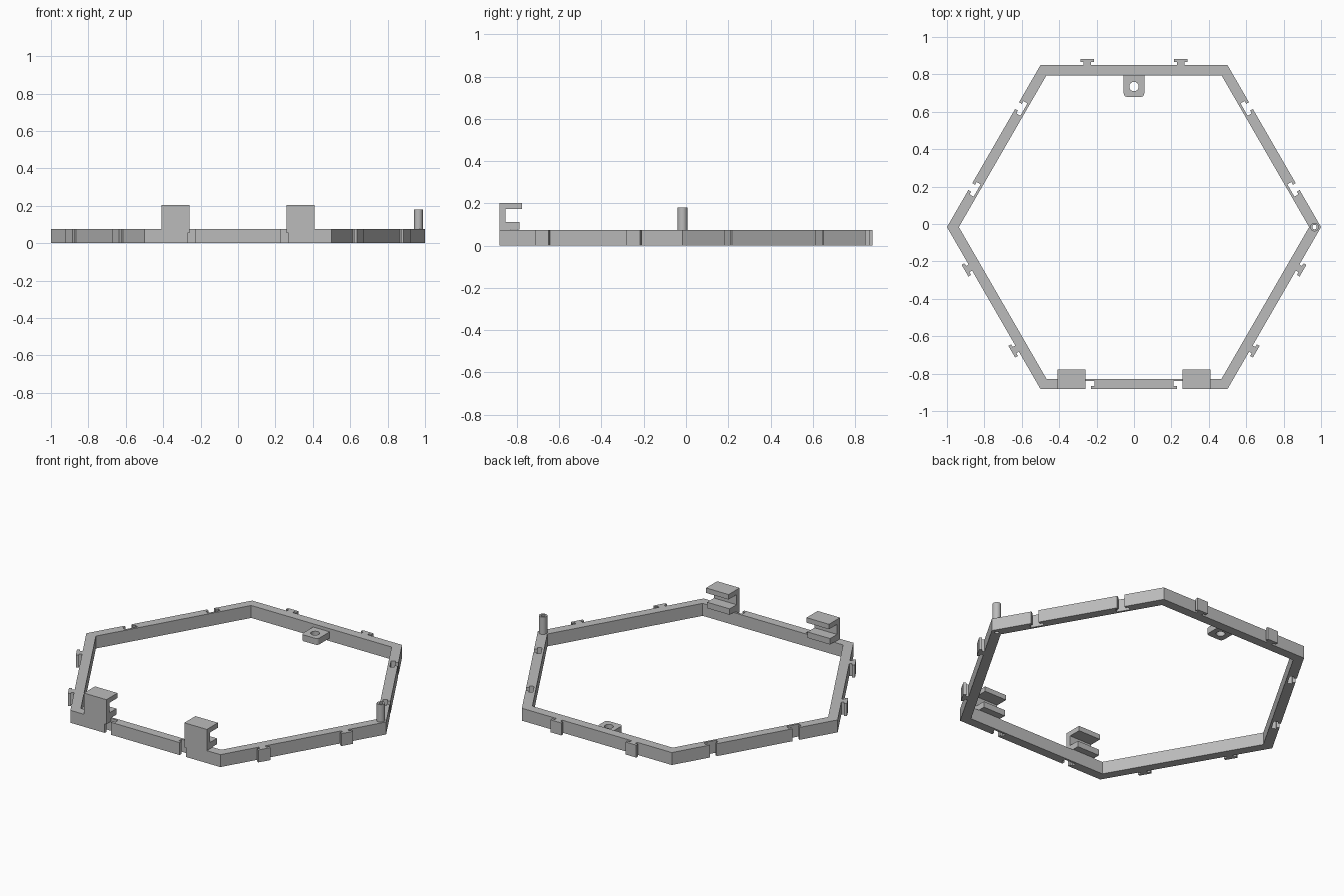
import bpy
import bmesh
from math import sin, cos, pi
from mathutils import Matrix, Vector

cube = bpy.data.objects.get("Cube")
if cube:
    bpy.data.objects.remove(cube, do_unlink=True)

grey = bpy.data.materials.new("plain grey")
grey.use_nodes = True
GREY = (0.5, 0.5, 0.5, 1)
grey.diffuse_color = GREY
grey.node_tree.nodes["Principled BSDF"].inputs["Base Color"].default_value = GREY

CY = -0.0165          # centre of the hexagon in y
APOTHEM = 0.866
WALL = 0.055
HEIGHT = 0.075
JOINT = 0.25          # joints sit this far from the middle of each side
PIN = (0.965, CY)


def circle(cx, cy, r, n=32):
    return [(cx + r * cos(2 * pi * i / n), cy + r * sin(2 * pi * i / n)) for i in range(n)]


def prism(name, loops, low, high, matrix=None):
    """Fill closed loops (outline plus holes) and extrude from low to high."""
    bm = bmesh.new()
    for loop in loops:
        vs = [bm.verts.new((x, y, low)) for x, y in loop]
        for a, b in zip(vs, vs[1:] + vs[:1]):
            bm.edges.new((a, b))
    rim = bm.edges[:]
    bmesh.ops.triangle_fill(bm, use_beauty=True, edges=rim)
    lift = {v: bm.verts.new((v.co.x, v.co.y, high)) for v in bm.verts[:]}
    for f in bm.faces[:]:
        bm.faces.new([lift[v] for v in f.verts])
    for e in rim:
        a, b = e.verts
        bm.faces.new((a, b, lift[b], lift[a]))
    if matrix:
        bm.transform(matrix)
    bmesh.ops.recalc_face_normals(bm, faces=bm.faces[:])
    mesh = bpy.data.meshes.new(name)
    bm.to_mesh(mesh)
    bm.free()
    mesh.materials.append(grey)
    ob = bpy.data.objects.new(name, mesh)
    bpy.context.collection.objects.link(ob)
    bpy.ops.object.select_all(action="DESELECT")
    ob.select_set(True)
    bpy.context.view_layer.objects.active = ob
    bpy.ops.object.shade_smooth_by_angle(angle=pi / 6)
    return ob


# Half joint profiles: (offset along the side, distance outward)
TAB = [(-0.019, 0), (-0.019, 0.016), (-0.036, 0.016), (-0.036, 0.033)]
SLOT = [(-0.021, 0), (-0.021, -0.017), (-0.038, -0.017), (-0.038, -0.042)]


def joint(centre, half):
    full = half + [(-s, d) for s, d in reversed(half)]
    return [(centre + s, d) for s, d in full]


# Hexagonal frame: sides alternate between tabs and slots
outer = []
for side in range(6):
    angle = pi / 2 + side * pi / 3
    out = Vector((cos(angle), sin(angle)))
    along = Vector((-out.y, out.x))
    half = TAB if side % 2 == 0 else SLOT
    path = [(-0.5, 0)] + joint(-JOINT, half) + joint(JOINT, half)
    for s, d in path:
        p = out * (APOTHEM + d) + along * s
        outer.append((p.x, p.y + CY))
inner = circle(0, CY, (APOTHEM - WALL) / cos(pi / 6), 6)
bore = circle(*PIN, 0.012)
prism("hexagon_frame", [outer, inner, bore], 0, HEIGHT)

# Hollow upright pin on the left corner
prism("corner_pin", [circle(*PIN, 0.023), bore], HEIGHT, 0.18)

# Lug with a screw hole and rounded free corners, inside the back wall
back = CY + APOTHEM - WALL
lug = [(0.055, back), (-0.055, back)]
for cx, start in ((-0.037, pi), (0.037, 1.5 * pi)):
    for i in range(7):
        a = start + i * pi / 12
        lug.append((cx + 0.018 * cos(a), 0.698 + 0.018 * sin(a)))
prism("back_lug", [lug, circle(0, 0.735, 0.025)], 0.018, 0.056)

# C-shaped clips on the front wall, opening inward
front = CY - APOTHEM
clip = [(front, 0.055), (front + WALL, 0.055), (front + WALL, 0.077), (-0.787, 0.077),
        (-0.787, 0.113), (-0.853, 0.113), (-0.853, 0.173), (-0.777, 0.173),
        (-0.777, 0.203), (front, 0.203)]
to_side = Matrix(((0, 0, 1, 0), (1, 0, 0, 0), (0, 1, 0, 0), (0, 0, 0, 1)))
for name, x in (("right_clip", -0.335), ("left_clip", 0.335)):
    prism(name, [clip], x - 0.075, x + 0.075, to_side)
